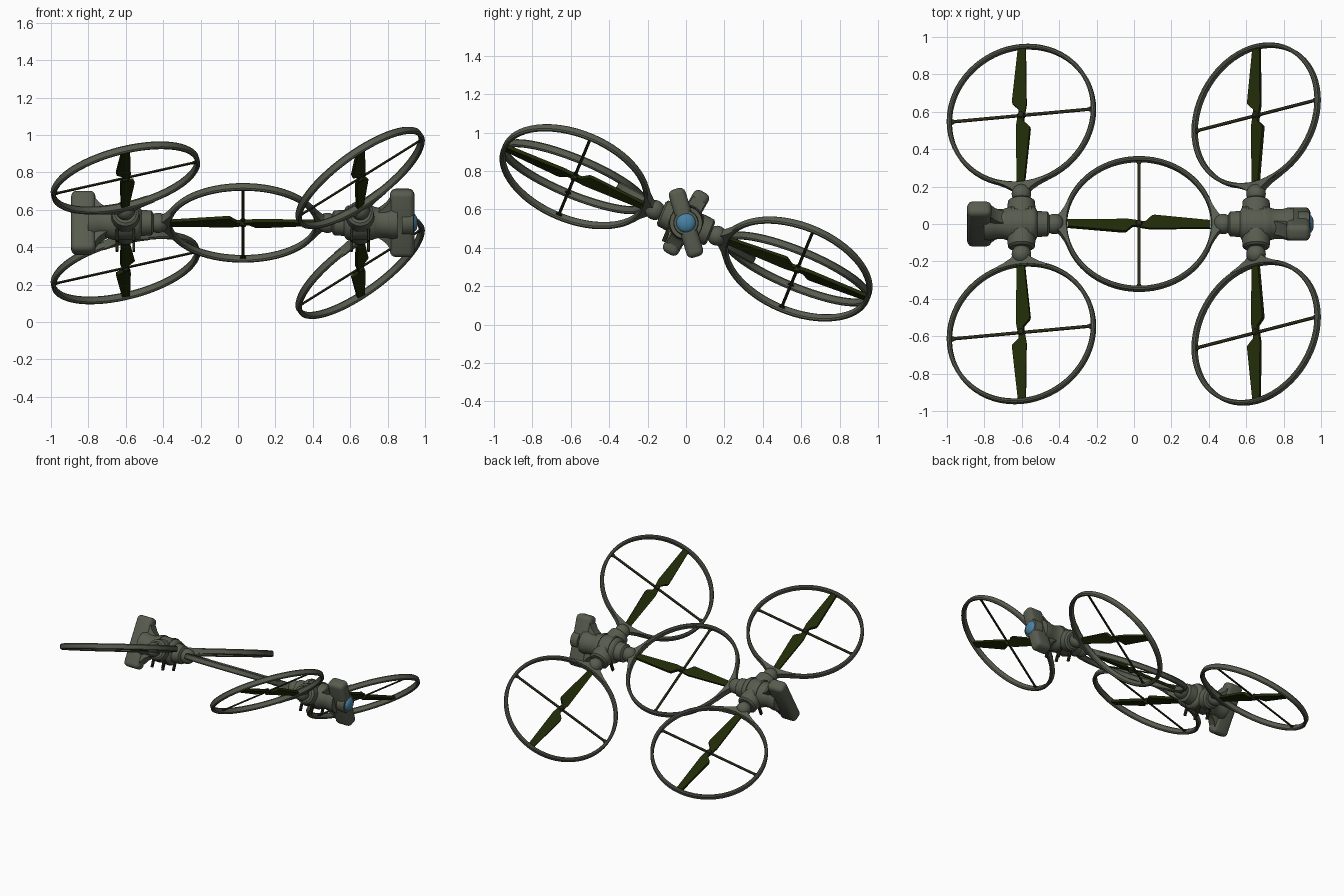
import bpy, bmesh, math
from mathutils import Matrix, Vector

cube = bpy.data.objects.get("Cube")
if cube:
    bpy.data.objects.remove(cube, do_unlink=True)


def material(name, rgb):
    m = bpy.data.materials.new(name)
    m.use_nodes = True
    m.diffuse_color = (*rgb, 1)
    m.node_tree.nodes["Principled BSDF"].inputs["Base Color"].default_value = (*rgb, 1)
    return m


GREY = material("grey_green", (0.097, 0.108, 0.078))
DARK = material("dark_green", (0.014, 0.023, 0.002))
OLIVE = material("dark_olive", (0.02, 0.02, 0.008))
BLUE = material("lens_blue", (0.065, 0.22, 0.37))
X = Vector((1, 0, 0))
Z_BODY = 0.53


def frame(origin, u, normal):
    """Local x = u, local z = normal."""
    u, w = u.normalized(), normal.normalized()
    v = w.cross(u)
    m = Matrix((u, v, w)).transposed().to_4x4()
    m.translation = origin
    return m


def axis_frame(origin, axis):
    """Local z = axis."""
    m = axis.to_track_quat('Z', 'Y').to_matrix().to_4x4()
    m.translation = origin
    return m


def finish(name, bm, matrix, mat):
    bmesh.ops.recalc_face_normals(bm, faces=bm.faces[:])
    me = bpy.data.meshes.new(name)
    bm.to_mesh(me)
    bm.free()
    me.transform(matrix)
    me.materials.append(mat)
    me.shade_smooth()
    me.set_sharp_from_angle(angle=math.radians(35))
    ob = bpy.data.objects.new(name, me)
    bpy.context.collection.objects.link(ob)
    return ob


def lathe(name, profile, matrix, mat, closed=False, n=32):
    """Revolve (radius, height) points about local z."""
    bm = bmesh.new()
    loops = []
    for i in range(n):
        a = math.tau * i / n
        loops.append([bm.verts.new((r * math.cos(a), r * math.sin(a), h)) for r, h in profile])
    k = len(profile)
    for i in range(n):
        p, q = loops[i], loops[(i + 1) % n]
        for j in range(k if closed else k - 1):
            bm.faces.new((p[j], q[j], q[(j + 1) % k], p[(j + 1) % k]))
    if not closed:
        bm.faces.new([l[0] for l in loops])
        bm.faces.new([l[-1] for l in loops])
    return finish(name, bm, matrix, mat)


def prism(name, outline, height, matrix, mat):
    """Extrude a flat outline, centred on local z = 0."""
    bm = bmesh.new()
    f = bm.faces.new([bm.verts.new((x, y, -height / 2)) for x, y in outline])
    new = bmesh.ops.extrude_face_region(bm, geom=[f])["geom"]
    verts = [g for g in new if isinstance(g, bmesh.types.BMVert)]
    bmesh.ops.translate(bm, verts=verts, vec=(0, 0, height))
    return finish(name, bm, matrix, mat)


def box(name, size, matrix, mat, bevel=0.0):
    bm = bmesh.new()
    bmesh.ops.create_cube(bm, size=1, matrix=Matrix.Diagonal((*size, 1)))
    if bevel:
        bmesh.ops.bevel(bm, geom=bm.edges[:], offset=bevel, segments=4,
                        profile=0.5, affect='EDGES')
    return finish(name, bm, matrix, mat)


def ball(name, radius, origin, mat):
    bm = bmesh.new()
    bmesh.ops.create_uvsphere(bm, u_segments=24, v_segments=14, radius=radius)
    return finish(name, bm, Matrix.Translation(origin), mat)


R, H = 0.408, 0.042


def rotor(name, m, fork_sides, hand=1):
    """Guard ring with strut, two blades and forks; hand is the spin direction."""
    h, c = H / 2, 0.007
    lathe(name + "_ring", [(R - 0.023, c - h), (R - 0.023 + c, -h), (R - c, -h), (R, c - h),
                           (R, h - c), (R - c, h), (R - 0.023 + c, h), (R - 0.023, h - c)],
          m, GREY, closed=True, n=64)
    # flat strut that widens where it meets the ring
    e = R - 0.012
    side = [(0.022, -e), (0.008, 0.03 - e), (0.008, e - 0.03), (0.022, e)]
    prism(name + "_strut", side + [(-x, y) for x, y in side[::-1]], 0.008, m, OLIVE)
    lathe(name + "_hub", [(0.014, -0.02), (0.018, -0.014), (0.018, 0.014), (0.014, 0.02)], m, OLIVE, n=16)
    # pitched blades, straight on the leading edge, stepped near the hub
    outline = [(0.0, -0.018), (0.06, -0.028), (0.382, -0.024), (0.382, 0.019), (0.085, 0.05),
               (0.07, 0.048), (0.035, 0.014), (0.0, 0.014)]
    outline = [(x, y * hand) for x, y in outline]
    for i in range(2):
        turn = Matrix.Rotation(math.pi * i, 4, 'Z') @ Matrix.Rotation(math.radians(6 * hand), 4, 'X')
        prism(f"{name}_blade_{i}", outline, 0.02, m @ turn, DARK)
    # forks widening from the joint on to the ring
    half = [(0.485, 0.03), (0.45, 0.034), (0.425, 0.055), (0.4, 0.095), (0.372, 0.155)]
    arc = [(0.39 * math.cos(a / 10), 0.39 * math.sin(a / 10)) for a in range(-3, 4)]
    shape = half + arc[::-1] + [(x, -y) for x, y in half[::-1]]
    for s in fork_sides:
        turn = Matrix.Rotation(0 if s > 0 else math.pi, 4, 'Z')
        prism(f"{name}_fork_{'outer' if s > 0 else 'inner'}", shape, 0.046, m @ turn, GREY)


# body tilt shared by both arm pairs
tilt = math.radians(22.5)
ARM = Vector((0, -math.cos(tilt), math.sin(tilt)))
UP = Vector((0, math.sin(tilt), math.cos(tilt)))
REACH = 0.628


def body(name, x, side, roll, fin_angle):
    c = Vector((x, 0, Z_BODY))
    out = X * side
    # main barrel along x, from inner collar to tail neck
    lathe(name + "_barrel", [(0.05, -0.15), (0.066, -0.14), (0.07, -0.085), (0.086, -0.076), (0.092, -0.066),
                             (0.092, 0.066), (0.086, 0.078), (0.08, 0.1), (0.08, 0.14),
                             (0.088, 0.17), (0.085, 0.2)], axis_frame(c, out), GREY)
    ball(name + "_inner_joint", 0.054, c - out * 0.175, GREY)
    # cross sleeve carrying the two arms
    lathe(name + "_sleeve", [(0.058, -0.14), (0.072, -0.13), (0.076, -0.085),
                             (0.076, 0.085), (0.072, 0.13), (0.058, 0.14)], axis_frame(c, ARM), GREY)
    for s, place in ((1, "front"), (-1, "rear")):
        ball(f"{name}_{place}_joint", 0.052, c + ARM * s * 0.175, GREY)
        spin = Matrix.Rotation(-roll, 3, 'Y')
        normal = Matrix.Rotation(tilt, 3, 'X').inverted() @ (spin @ Vector((0, 0, 1)))
        rotor(f"{name}_{place}_rotor", frame(c + ARM * s * REACH, ARM * s, normal), (-1,), -s)
    # prongs and clamp bands
    for dx in (-0.045, 0.045):
        lathe(f"{name}_band", [(0.09, -0.008), (0.097, -0.008), (0.097, 0.008), (0.09, 0.008)],
              axis_frame(c + X * dx, X), GREY, closed=True)
        for s in (-1, 1):
            box(f"{name}_prong", (0.014, 0.022, 0.07),
                frame(c + X * dx - UP * 0.1 + ARM * s * 0.07, X, UP), OLIVE, 0.003)
    # tail bar, turned about the barrel axis
    a = math.radians(fin_angle)
    long = Vector((0, math.sin(a), math.cos(a)))
    far = 0.225
    box(name + "_tail_bar", (0.13, 0.09, 0.37), frame(c + out * far, X, long), GREY, 0.03)
    # fillets between tail bar and neck
    for s in (-1, 1):
        wedge = [(0.0, 0.06), (0.09, 0.06), (0.05, 0.085), (0.025, 0.105), (0.0, 0.14)]
        m = frame(c + out * 0.165, -out, (-out).cross(long * s))
        prism(f"{name}_tail_fillet", wedge, 0.075, m, GREY)
    return c + out * far


body("right_body", -0.602, -1, math.radians(13.6), 30)
tail = body("left_body", 0.653, 1, math.radians(34), -17)

# domed camera lens in a round housing on the left tail
lathe("lens_housing", [(0.066, 0.0), (0.066, 0.052), (0.062, 0.06), (0.05, 0.062)], axis_frame(tail, X), GREY)
lathe("lens", [(0.051, 0.05), (0.05, 0.062), (0.044, 0.07), (0.034, 0.077), (0.018, 0.082), (0.003, 0.083)],
      axis_frame(tail, X), BLUE)

# middle rotor linking the two bodies
lean = math.radians(29)
rotor("middle_rotor", frame(Vector((0.027, 0, Z_BODY)), X,
                            Vector((0, math.sin(lean), math.cos(lean)))), (-1, 1))
